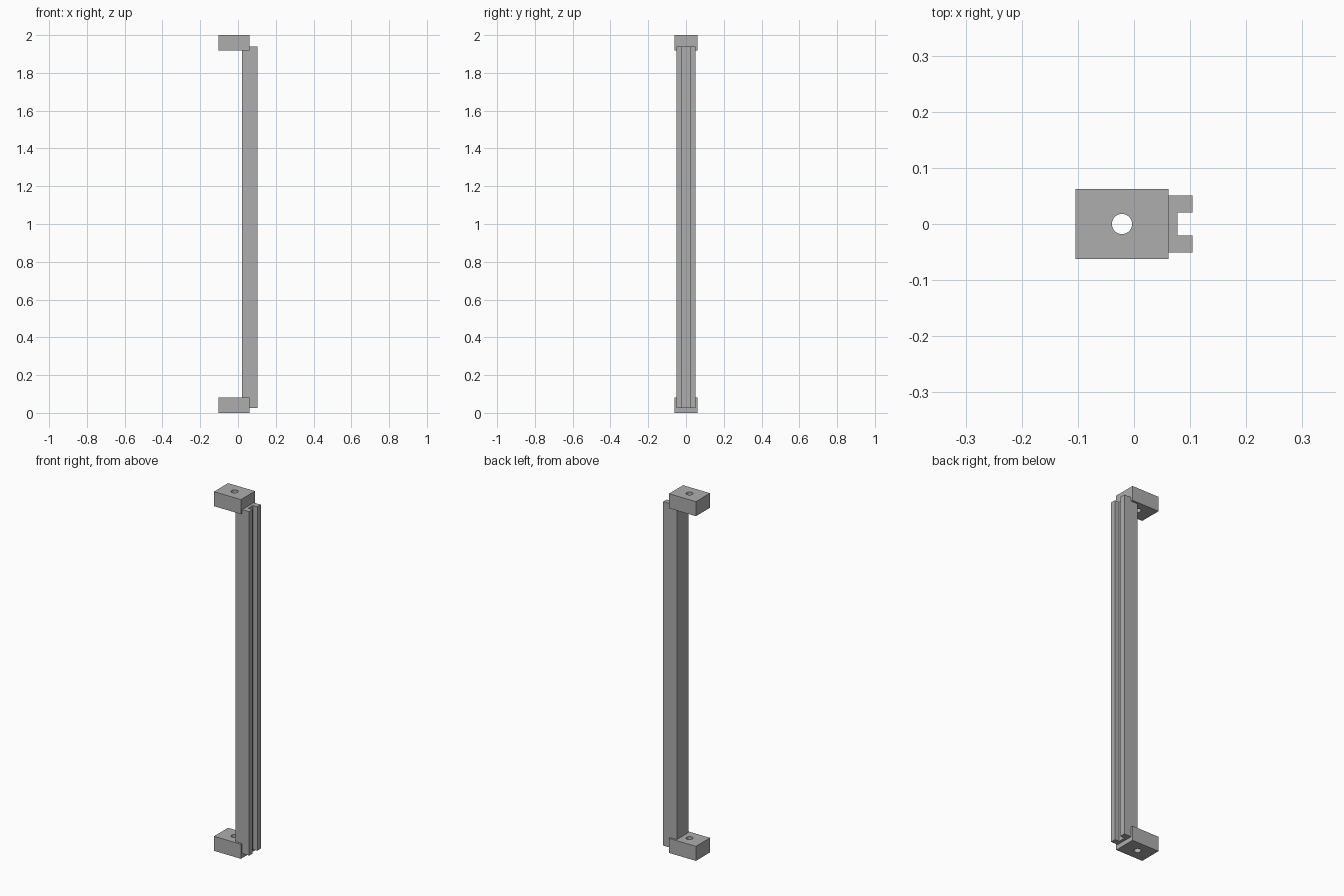
import bpy, bmesh, math

cube = bpy.data.objects.get("Cube")
if cube:
    bpy.data.objects.remove(cube, do_unlink=True)

# Single grey material
grey = bpy.data.materials.new("plain grey")
grey.use_nodes = True
colour = (0.42, 0.42, 0.42, 1)
grey.diffuse_color = colour
grey.node_tree.nodes["Principled BSDF"].inputs["Base Color"].default_value = colour


def extrude_profile(name, outline, z0, z1, hole=None):
    """Extrude a closed xy outline from z0 to z1, optionally with a hole loop."""
    bm = bmesh.new()
    edges = []
    for loop in filter(None, (outline, hole)):
        verts = [bm.verts.new((x, y, z0)) for x, y in loop]
        edges += [bm.edges.new((a, b)) for a, b in zip(verts, verts[1:] + verts[:1])]
    if hole:
        bmesh.ops.triangle_fill(bm, use_beauty=True, edges=edges)
    else:
        bm.faces.new(verts)
    geom = bmesh.ops.extrude_face_region(bm, geom=bm.faces[:], use_keep_orig=True)["geom"]
    top = [v for v in geom if isinstance(v, bmesh.types.BMVert)]
    bmesh.ops.translate(bm, verts=top, vec=(0, 0, z1 - z0))
    bmesh.ops.recalc_face_normals(bm, faces=bm.faces[:])
    mesh = bpy.data.meshes.new(name)
    bm.to_mesh(mesh)
    bm.free()
    mesh.materials.append(grey)
    obj = bpy.data.objects.new(name, mesh)
    bpy.context.collection.objects.link(obj)
    return obj


# Long grooved rail: channel profile opening towards +x
half = [(0.021, 0.051), (0.1045, 0.051), (0.1045, 0.0205), (0.0775, 0.0205)]
rail = half + [(x, -y) for x, y in reversed(half)]
extrude_profile("grooved_rail", rail, 0.025, 1.94)

# End blocks, each with a vertical bolt hole
left, right, depth = -0.1045, 0.0615, 0.062
block = [(left, -depth), (right, -depth), (right, depth), (left, depth)]
centre, radius, sides = (left + right) / 2, 0.018, 32
hole = [(centre + radius * math.cos(math.tau * i / sides),
         radius * math.sin(math.tau * i / sides)) for i in range(sides)]
height = 0.081
for name, z in (("lower_block", 0), ("upper_block", 2 - height)):
    obj = extrude_profile(name, block, z, z + height, hole)
    bpy.ops.object.select_all(action='DESELECT')
    obj.select_set(True)
    bpy.context.view_layer.objects.active = obj
    bpy.ops.object.shade_smooth_by_angle(angle=math.radians(30))
